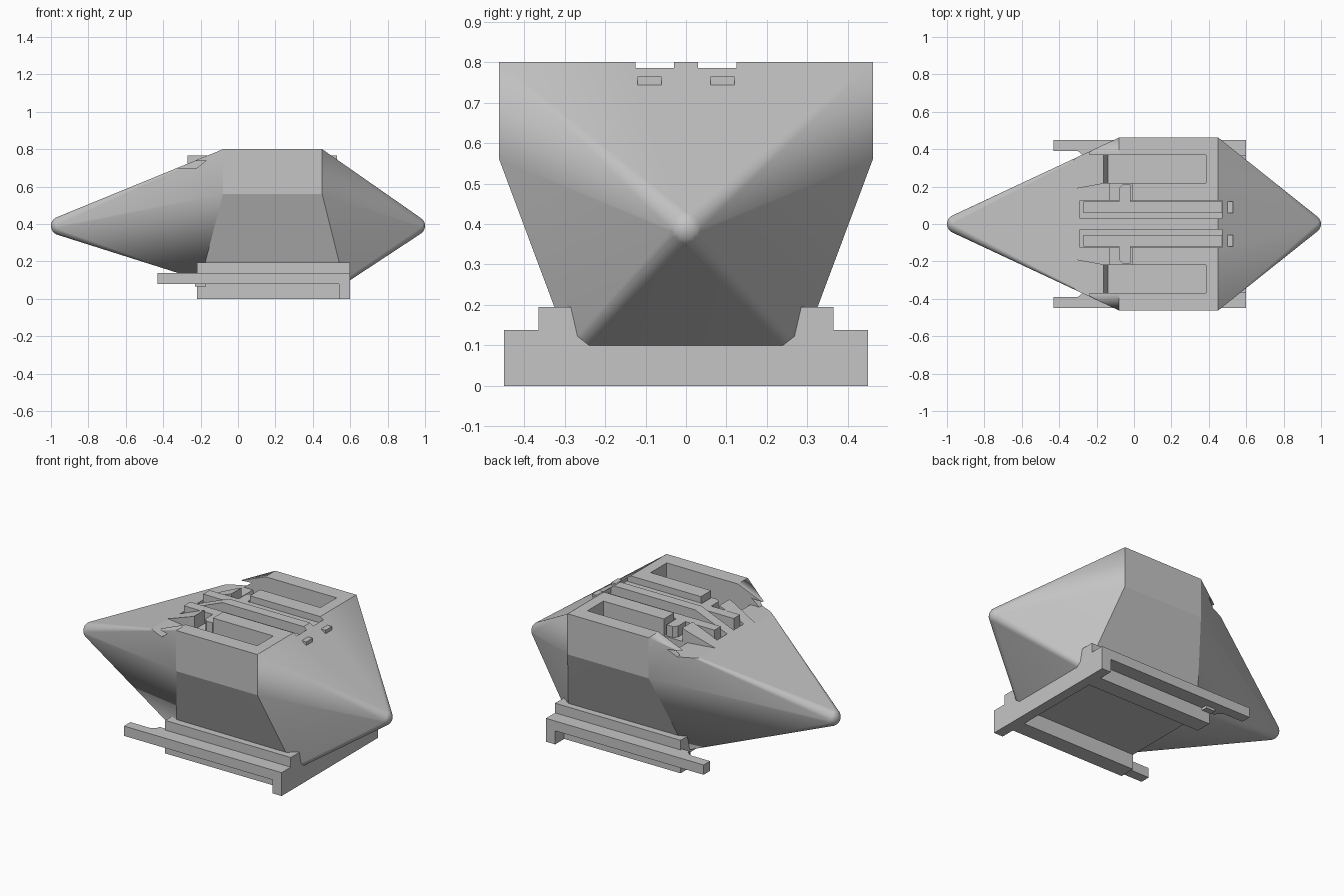
import bpy, bmesh, math
from mathutils import Vector, Matrix

cube = bpy.data.objects.get("Cube")
if cube:
    bpy.data.objects.remove(cube, do_unlink=True)

grey = bpy.data.materials.new("plain_grey")
grey.use_nodes = True
grey.diffuse_color = (0.56, 0.56, 0.56, 1)
bsdf = next(n for n in grey.node_tree.nodes if n.type == "BSDF_PRINCIPLED")
bsdf.inputs["Base Color"].default_value = grey.diffuse_color


def finish(name, bm):
    bmesh.ops.recalc_face_normals(bm, faces=bm.faces)
    mesh = bpy.data.meshes.new(name)
    bm.to_mesh(mesh)
    bm.free()
    obj = bpy.data.objects.new(name, mesh)
    bpy.context.collection.objects.link(obj)
    mesh.materials.append(grey)
    return obj


def prism(name, outline, lo, hi, axis="z", side=1):
    """Extrude an outline: (x, y) along z, (y, z) along x or (x, z) along y.
    A side of -1 mirrors the result across y = 0."""
    place = {"z": lambda a, b, d: (a, b * side, d),
             "x": lambda a, b, d: (d, a * side, b),
             "y": lambda a, b, d: (a, d * side, b)}[axis]
    bm = bmesh.new()
    face = bm.faces.new([bm.verts.new(place(a, b, lo)) for a, b in outline])
    new = bmesh.ops.extrude_face_region(bm, geom=[face])["geom"]
    verts = [v for v in new if isinstance(v, bmesh.types.BMVert)]
    bmesh.ops.translate(bm, verts=verts, vec=Vector(place(0, 0, hi - lo)))
    return finish(name, bm)


def rect(a0, a1, b0, b1):
    return [(a0, b0), (a1, b0), (a1, b1), (a0, b1)]


def cut(target, cutter):
    cutter.hide_render = True
    mod = target.modifiers.new("cut", "BOOLEAN")
    mod.operation = "DIFFERENCE"
    mod.solver = "EXACT"
    mod.object = cutter
    bpy.context.view_layer.objects.active = target
    bpy.ops.object.modifier_apply(modifier=mod.name)
    bpy.data.objects.remove(cutter, do_unlink=True)


# Hull: skin stretched over two round tips and the corners of the middle body
bm = bmesh.new()
for x in (-0.95, 0.95):
    bmesh.ops.create_uvsphere(bm, u_segments=32, v_segments=20, radius=0.05,
                              matrix=Matrix.Translation((x, 0, 0.39)))
for side in (-1, 1):
    for x, y, z in [(-0.08, 0.462, 0.8), (0.45, 0.462, 0.8), (-0.08, 0.462, 0.56),
                    (0.45, 0.462, 0.56), (-0.2, 0.285, 0.1), (0.565, 0.29, 0.1),
                    (0.6, 0.24, 0.1)]:
        bm.verts.new((x, y * side, z))
bmesh.ops.delete(bm, geom=list(bm.faces), context="FACES_ONLY")
bmesh.ops.convex_hull(bm, input=list(bm.verts))
inside = [v for v in bm.verts if not v.link_faces]
bmesh.ops.delete(bm, geom=inside, context="VERTS")
loose = [e for e in bm.edges if not e.link_faces]
bmesh.ops.delete(bm, geom=loose, context="EDGES")
bmesh.ops.dissolve_limit(bm, angle_limit=math.radians(0.5),
                         verts=list(bm.verts), edges=list(bm.edges))
hull = finish("hull", bm)

# Deck recesses on each side: ramp, pocket, edge notch, lug gap and rail groove
ramp = [(-0.4, 0.175), (-0.13, 0.225), (0.0, 0.225), (0.0, 0.37), (-0.4, 0.37)]
pocket = [(-0.165, 0.71), (-0.14, 0.62), (0.385, 0.62), (0.385, 0.9), (-0.165, 0.9)]
edge_notch = [(-0.4, 0.7), (-0.22, 0.7), (-0.17, 0.74), (-0.24, 0.735), (-0.4, 0.75)]
for side in (-1, 1):
    for outline, lo, hi, axis in [(ramp, 0.70, 0.9, "z"),
                                  (pocket, 0.22, 0.37, "y"),
                                  (edge_notch, 0.3, 0.5, "y"),
                                  (rect(-0.13, -0.01, 0.12, 0.23), 0.70, 0.9, "z"),
                                  (rect(-0.29, 0.47, 0.03, 0.125), 0.69, 0.9, "z")]:
        cut(hull, prism("cutter", outline, lo, hi, axis, side))

bpy.ops.object.select_all(action="DESELECT")
hull.select_set(True)
bpy.context.view_layer.objects.active = hull
bpy.ops.object.shade_smooth_by_angle(angle=math.radians(18))
weighted = hull.modifiers.new("even_shading", "WEIGHTED_NORMAL")
weighted.keep_sharp = True

# Parts on each side
lug = [(-0.08, 0.11), (-0.02, 0.11), (-0.02, 0.21), (-0.06, 0.21), (-0.08, 0.19)]
base_rail = [(0.365, 0), (0.365, 0.195), (0.285, 0.195), (0.27, 0.13), (0.27, 0)]
bar = [(-0.43, 0.39), (-0.43, 0.45), (0.6, 0.45), (0.6, 0.35),
       (-0.27, 0.35), (-0.27, 0.365), (-0.3, 0.39)]
for side, tag in ((-1, "right"), (1, "left")):
    # Deck rail and its side lug
    prism("deck_rail_" + tag, rect(-0.27, 0.53, 0.06, 0.12), 0.685, 0.765, "z", side)
    prism("deck_lug_" + tag, lug, 0.69, 0.765, "z", side)
    # Base rail, long outer bar with a narrowed free end, and a small stop
    prism("base_rail_" + tag, base_rail, -0.22, 0.56, "x", side)
    prism("outer_bar_" + tag, bar, 0.08, 0.138, "z", side)
    prism("bar_stop_" + tag, rect(-0.23, -0.17, 0.36, 0.4), 0.065, 0.09, "z", side)

# Floor plate and end plate joining both base rails
prism("floor_plate", rect(-0.22, 0.56, -0.28, 0.28), 0.09, 0.12)
half = [(0.45, 0), (0.45, 0.138), (0.365, 0.138), (0.365, 0.195),
        (0.285, 0.195), (0.27, 0.13), (0.24, 0.1)]
prism("end_plate", half + [(-y, z) for y, z in reversed(half)], 0.54, 0.6, "x")
